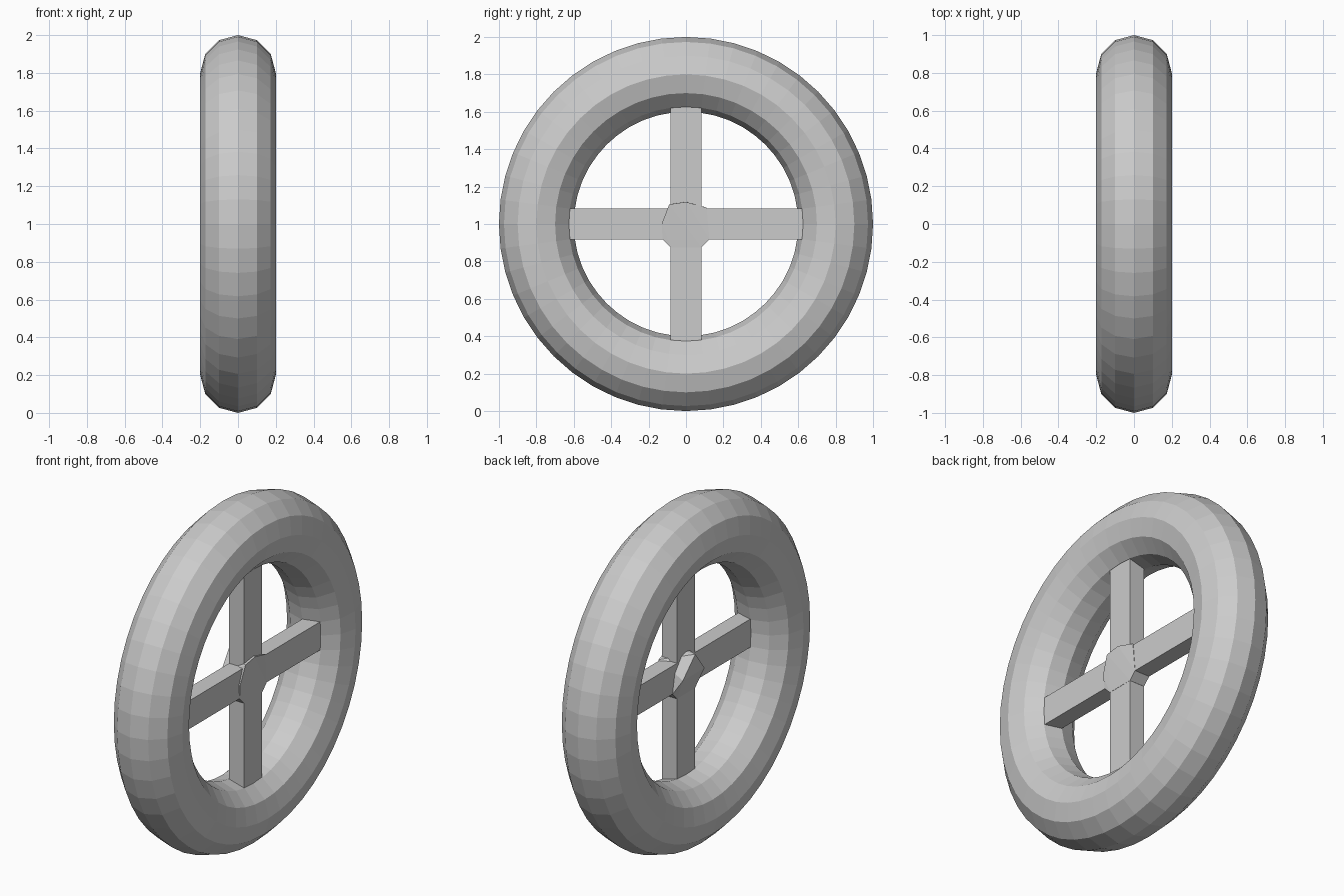
import bpy, bmesh
from math import pi

if "Cube" in bpy.data.objects:
    bpy.data.objects.remove(bpy.data.objects["Cube"])

CENTRE_Z = 1.0

# Tyre: low-poly torus standing upright, axle along x
bpy.ops.mesh.primitive_torus_add(
    major_segments=48, minor_segments=12, major_radius=0.8, minor_radius=0.2,
    location=(0, 0, CENTRE_Z), rotation=(0, pi / 2, 0))
bpy.context.object.name = "wheel_rim"


# Spokes: two flat bars crossing at the centre, offset to the +x side
def spoke(name, size_y, size_z):
    bpy.ops.mesh.primitive_cube_add(size=1, location=(0.0485, 0, CENTRE_Z))
    bar = bpy.context.object
    bar.name = name
    bar.scale = (0.097, size_y, size_z)


spoke("vertical_spoke", 0.165, 1.32)
spoke("horizontal_spoke", 1.32, 0.165)

# Hub: small faceted lump, flush with the spokes below and ridged on top
points = [(-0.06, 0, 0.12), (0.105, -0.13, 0), (0.112, -0.09, 0.105),
          (0.11, 0, 0.118), (0.1, 0.11, 0.088)]
for s in (-1, 1):
    points.append((-0.05, s * 0.10, 0))
    for x in (0, 0.098):
        points += [(x, s * 0.125, -0.083), (x, s * 0.083, -0.125)]

bm = bmesh.new()
for p in points:
    bm.verts.new(p)
bmesh.ops.convex_hull(bm, input=bm.verts)
bmesh.ops.recalc_face_normals(bm, faces=bm.faces)
mesh = bpy.data.meshes.new("hub")
bm.to_mesh(mesh)
bm.free()
hub = bpy.data.objects.new("hub", mesh)
hub.location.z = CENTRE_Z
bpy.context.collection.objects.link(hub)
